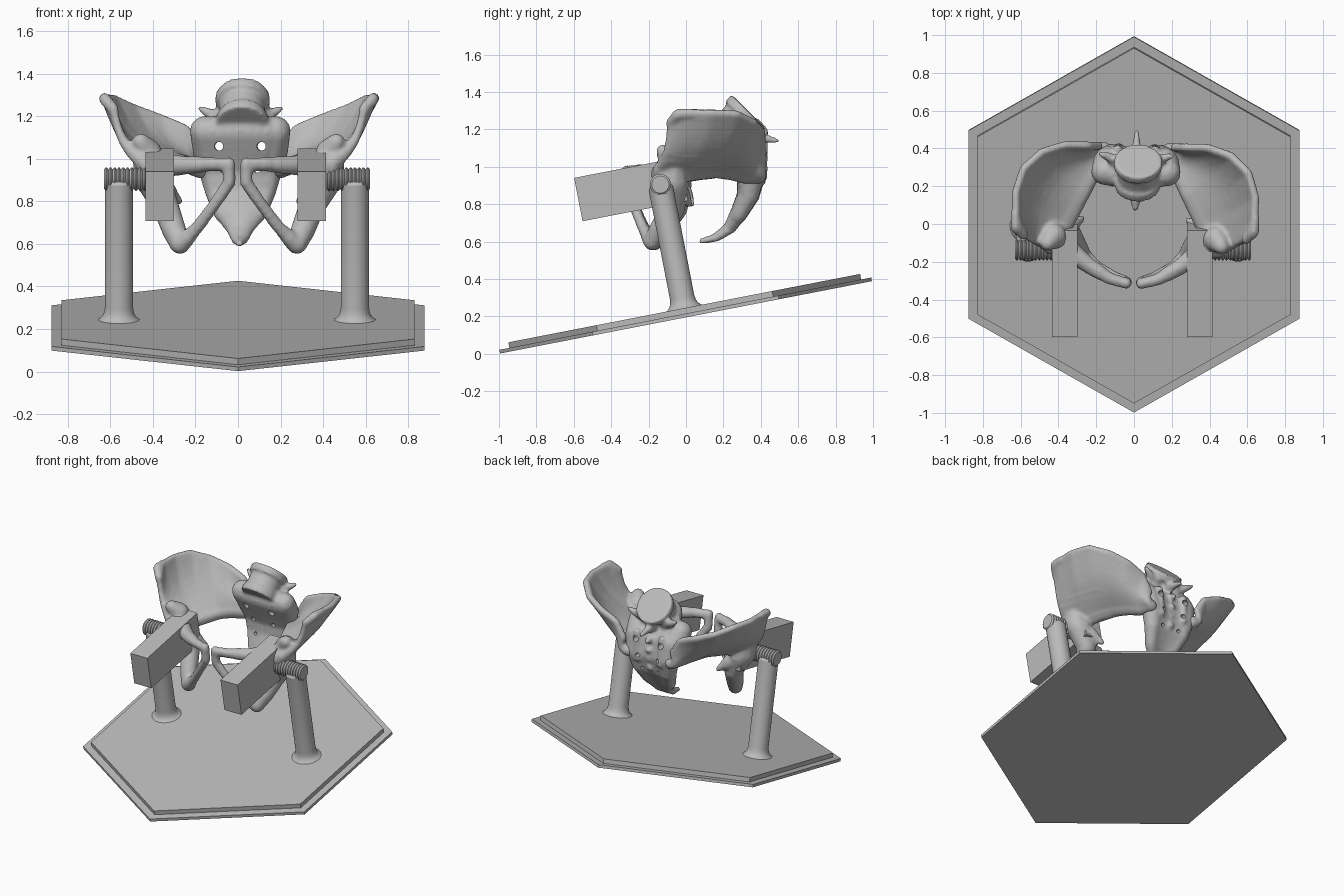
import bpy, bmesh, math
from mathutils import Matrix, Vector

cube = bpy.data.objects.get("Cube")
if cube:
    bpy.data.objects.remove(cube)

grey = bpy.data.materials.new("plain_grey")
grey.use_nodes = True
grey.diffuse_color = (0.5, 0.5, 0.5, 1)
grey.node_tree.nodes["Principled BSDF"].inputs["Base Color"].default_value = (0.5, 0.5, 0.5, 1)

# Frame of the sloping stand
STAND = Matrix.Translation((0, 0, 0.195)) @ Matrix.Rotation(math.radians(11), 4, 'X')


def finish(name, bm, matrix=Matrix()):
    bmesh.ops.recalc_face_normals(bm, faces=bm.faces)
    mesh = bpy.data.meshes.new(name)
    bm.to_mesh(mesh)
    bm.free()
    mesh.materials.append(grey)
    obj = bpy.data.objects.new(name, mesh)
    bpy.context.scene.collection.objects.link(obj)
    obj.matrix_world = matrix
    return obj


def lathe(name, profile, matrix, segs):
    """Turn a (radius, height) profile about z and cap both ends."""
    bm = bmesh.new()
    rings = []
    for r, h in profile:
        angles = [math.tau * i / segs + math.pi / 2 for i in range(segs)]
        rings.append([bm.verts.new((r * math.cos(a), r * math.sin(a), h)) for a in angles])
    for low, high in zip(rings, rings[1:]):
        for i in range(segs):
            j = (i + 1) % segs
            bm.faces.new((low[i], low[j], high[j], high[i]))
    bm.faces.new(rings[0])
    bm.faces.new(rings[-1])
    return finish(name, bm, matrix)


def ball(bm, p, r):
    bmesh.ops.create_icosphere(bm, subdivisions=2 if r > 0.04 else 1, radius=r,
                               matrix=Matrix.Translation(p))


def limb(bm, points):
    """Overlapping balls along a path of (x, y, z, radius) points."""
    for a, b in zip(points, points[1:]):
        a, b = Vector(a), Vector(b)
        n = max(2, math.ceil((b - a).xyz.length / (0.4 * min(a.w, b.w))))
        for i in range(n + 1):
            p = a.lerp(b, i / n)
            ball(bm, p.xyz, p.w)


def along(points, t):
    f = t * (len(points) - 1)
    i = min(int(f), len(points) - 2)
    return Vector(points[i]).lerp(Vector(points[i + 1]), f - i)


def fuse(obj, voxel):
    """Merge overlapping pieces into one organic skin."""
    remesh = obj.modifiers.new("fuse", 'REMESH')
    remesh.mode = 'VOXEL'
    remesh.voxel_size = voxel
    remesh.use_smooth_shade = True
    smooth = obj.modifiers.new("soften", 'SMOOTH')
    smooth.factor = 0.5
    smooth.iterations = 5


# Stepped hexagonal base
lathe("base_plate", [(1.013, 0), (1.013, 0.02)], STAND, 6)
lathe("base_top", [(0.958, 0.02), (0.958, 0.05)], STAND, 6)

# Posts, threaded rods and clamp blocks on both sides
post_profile = [(0.098, 0.049), (0.088, 0.056), (0.077, 0.068), (0.07, 0.085),
                (0.066, 0.11), (0.066, 0.705), (0.056, 0.72)]
thread = [(0.046, 0)]
for i in range(16):
    thread += [(0.056, 0.02 * i + 0.008), (0.056, 0.02 * i + 0.012), (0.046, 0.02 * i + 0.02)]
rounded = []
for side, label in ((1, "left"), (-1, "right")):
    place = STAND @ Matrix.Translation((0.555 * side - 0.005, 0, 0))
    rounded.append(lathe(label + "_post", post_profile, place, 40))
    place = (Matrix.Translation((0.305 * side - 0.005, -0.137, 0.905))
             @ Matrix.Rotation(side * math.pi / 2, 4, 'Y'))
    rounded.append(lathe(label + "_threaded_rod", thread, place, 32))
    bm = bmesh.new()
    bmesh.ops.create_cube(bm, size=1)
    bmesh.ops.scale(bm, vec=(0.135, 0.575, 0.236), verts=bm.verts)
    finish(label + "_clamp_block", bm,
           STAND @ Matrix.Translation((0.3575 * side - 0.01, -0.1575, 0.728)))

bpy.ops.object.select_all(action='DESELECT')
for obj in rounded:
    obj.select_set(True)
bpy.context.view_layer.objects.active = rounded[0]
bpy.ops.object.shade_smooth_by_angle(angle=math.radians(30))

BONE = Matrix.Translation((0.005, 0, 0)) @ Matrix.Rotation(-0.02, 4, 'Z')

# Hip bone: flared blade between a lower edge and the crest
lower = [(0.44, -0.13, 0.98), (0.40, -0.07, 0.96), (0.36, 0.0, 0.96), (0.32, 0.08, 0.97),
         (0.28, 0.16, 0.98), (0.24, 0.24, 0.97), (0.19, 0.32, 0.95), (0.17, 0.39, 0.95)]
crest = [(0.59, -0.07, 1.24), (0.63, 0.01, 1.285), (0.635, 0.15, 1.285), (0.595, 0.28, 1.28),
         (0.50, 0.37, 1.235), (0.38, 0.41, 1.19), (0.26, 0.41, 1.14), (0.2, 0.41, 1.04)]
bm = bmesh.new()
COLS, ROWS = 44, 18
for i in range(COLS + 1):
    a, b = along(lower, i / COLS), along(crest, i / COLS)
    for j in range(ROWS + 1):
        v = j / ROWS
        p = a.lerp(b, v) + Vector((0.025, 0.01, -0.03)) * math.sin(math.pi * v)
        ball(bm, p, 0.021 + 0.022 * (1 - v) ** 2 + 0.006 * v ** 6)
# front spine of the crest
limb(bm, [(0.59, -0.07, 1.235, 0.03), (0.63, -0.03, 1.28, 0.034), (0.635, 0.04, 1.285, 0.03)])
# socket body
limb(bm, [(0.41, -0.07, 0.92, 0.09), (0.43, -0.07, 1.03, 0.07), (0.46, -0.11, 1.08, 0.042)])
# upper pubic branch
limb(bm, [(0.04, -0.315, 0.975, 0.034), (0.13, -0.29, 0.975, 0.038), (0.24, -0.225, 0.97, 0.044),
          (0.34, -0.15, 0.97, 0.058), (0.41, -0.09, 0.95, 0.085)])
# pubic joint and lower branch
limb(bm, [(0.04, -0.315, 0.98, 0.034), (0.04, -0.305, 0.89, 0.034), (0.1, -0.28, 0.8, 0.031),
          (0.19, -0.23, 0.68, 0.033), (0.27, -0.18, 0.6, 0.045)])
# seat bone and its spine
limb(bm, [(0.40, -0.06, 0.9, 0.085), (0.345, -0.06, 0.78, 0.065),
          (0.305, -0.13, 0.67, 0.06), (0.275, -0.175, 0.6, 0.05)])
limb(bm, [(0.35, -0.02, 0.86, 0.05), (0.28, 0.025, 0.8, 0.02)])
hips = finish("hip_bones", bm, BONE)
fuse(hips, 0.011)
mirror = hips.modifiers.new("mirror", 'MIRROR')
mirror.use_mirror_merge = False

# Sacrum and tailbone: rows of (y, z, half width, half depth)
rows = [(0.26, 1.13, 0.24, 0.075), (0.31, 1.05, 0.23, 0.085), (0.34, 0.95, 0.2, 0.07),
        (0.325, 0.85, 0.17, 0.055), (0.275, 0.75, 0.13, 0.042), (0.225, 0.67, 0.07, 0.033),
        (0.15, 0.62, 0.045, 0.024), (0.065, 0.6, 0.02, 0.016)]
bm = bmesh.new()
for k in range(36):
    y, z, w, r = along([Vector(row) for row in rows], k / 35)
    n = max(1, math.ceil(2 * (w - r) / (0.6 * r)))
    for i in range(n + 1):
        s = 2 * i / n - 1
        ball(bm, (s * (w - r), y + 0.015 * s * s, z), r)
# lumbar body with a flat tilted top
axis = Vector((0, 1, 1)).normalized()
top = Vector((0.01, 0.335, 1.295))
tilt = Matrix.Rotation(-math.pi / 4, 4, 'X')
for drop, radius, depth in ((0.025, 0.128, 0.05), (0.1, 0.108, 0.16), (0.165, 0.122, 0.05)):
    bmesh.ops.create_cone(bm, cap_ends=True, segments=40, radius1=radius, radius2=radius,
                          depth=depth, matrix=Matrix.Translation(top - axis * drop) @ tilt)
# side and rear processes
for s in (1, -1):
    limb(bm, [(0.07 * s, 0.31, 1.18, 0.045), (0.14 * s, 0.35, 1.21, 0.03),
              (0.185 * s, 0.365, 1.235, 0.018)])
    limb(bm, [(0.1 * s, 0.39, 1.1, 0.03), (0.09 * s, 0.41, 0.92, 0.022)])
limb(bm, [(0, 0.36, 1.16, 0.04), (0, 0.43, 1.15, 0.025), (0, 0.485, 1.14, 0.016)])
for i in range(4):
    limb(bm, [(0, 0.38, 1.08 - 0.07 * i, 0.03), (0, 0.425 - 0.015 * i, 1.07 - 0.07 * i, 0.018)])
sacrum = finish("sacrum", bm, BONE)
fuse(sacrum, 0.011)

# Nerve openings through the sacrum
bm = bmesh.new()
for s in (1, -1):
    for x, z, r in ((0.1, 1.06, 0.021), (0.08, 0.95, 0.015), (0.065, 0.85, 0.012)):
        bmesh.ops.create_cone(bm, cap_ends=True, segments=16, radius1=r, radius2=r, depth=0.6,
                              matrix=Matrix.Translation((x * s, 0.35, z))
                              @ Matrix.Rotation(math.pi / 2, 4, 'X'))
cutter = finish("opening_cutter", bm, BONE)
cutter.hide_render = True
cutter.hide_viewport = True
cut = sacrum.modifiers.new("openings", 'BOOLEAN')
cut.operation = 'DIFFERENCE'
cut.object = cutter
